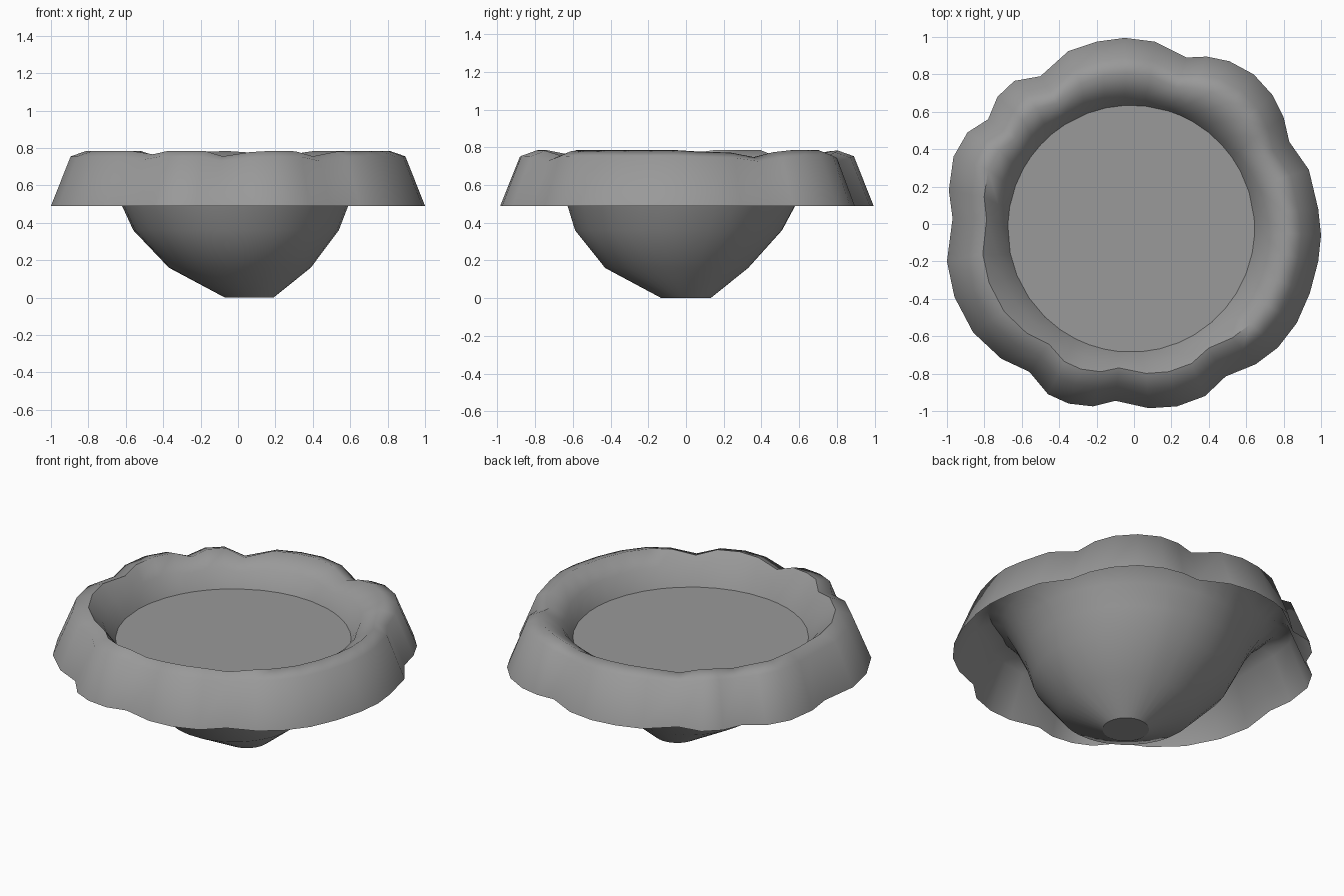
import bpy
import bmesh
import math

default_cube = bpy.data.objects.get("Cube")
if default_cube:
    bpy.data.objects.remove(default_cube, do_unlink=True)

# One plain stone colour
stone = bpy.data.materials.new("stone_grey")
stone.use_nodes = True
colour = (0.32, 0.32, 0.32, 1)
stone.diffuse_color = colour
stone.node_tree.nodes["Principled BSDF"].inputs["Base Color"].default_value = colour

# Lumpy ground outline of the skirt, counter-clockwise
OUTLINE = [
    (1, -.06), (.985, .08), (.935, .29), (.83, .44), (.8, .57), (.74, .69),
    (.64, .8), (.51, .87), (.39, .895), (.28, .89), (.11, .975), (-.05, .995),
    (-.2, .975), (-.35, .925), (-.5, .79), (-.64, .765), (-.73, .68), (-.78, .56),
    (-.89, .49), (-.965, .36), (-.99, .18), (-.97, .03), (-1, -.2), (-.96, -.39),
    (-.86, -.58), (-.71, -.72), (-.56, -.79), (-.46, -.91), (-.35, -.96),
    (-.22, -.975), (-.1, -.945), (.08, -.985), (.23, -.975), (.38, -.92),
    (.49, -.815), (.65, -.75), (.77, -.66), (.87, -.53), (.94, -.37), (.985, -.2),
]


def add_ring(bm, radius, height, centre=(0, 0), lump=0, dip=0):
    """Ring of vertices; lump follows the outline, dip lowers it at the notches."""
    ring = []
    for x, y in OUTLINE:
        angle = math.atan2(y, x)
        bulge = math.hypot(x, y) - 1
        r = radius * (1 + lump * bulge)
        z = height + dip * min(bulge, 0)
        ring.append(bm.verts.new((centre[0] + r * math.cos(angle),
                                  centre[1] + r * math.sin(angle), z)))
    return ring


def bridge(bm, lower, upper):
    for i in range(len(lower)):
        j = (i + 1) % len(lower)
        bm.faces.new((lower[i], lower[j], upper[j], upper[i]))


def finish(bm, name):
    mesh = bpy.data.meshes.new(name)
    bm.to_mesh(mesh)
    bm.free()
    mesh.materials.append(stone)
    part = bpy.data.objects.new(name, mesh)
    bpy.context.collection.objects.link(part)
    bpy.ops.object.select_all(action="DESELECT")
    part.select_set(True)
    bpy.context.view_layer.objects.active = part
    bpy.ops.object.shade_smooth_by_angle(angle=math.radians(60))


# Shell: outer skirt, rounded rim, inner slope and the bowl hanging below
bowl_centre = (-0.015, -0.025)
shell = bmesh.new()
rings = [
    add_ring(shell, 1.0, 0.49, lump=1),
    add_ring(shell, 0.895, 0.755, lump=1, dip=0.5),
    add_ring(shell, 0.81, 0.785, lump=0.9, dip=0.6),
    add_ring(shell, 0.72, 0.71, bowl_centre, lump=0.5, dip=0.3),
    add_ring(shell, 0.66, 0.605, bowl_centre),
    add_ring(shell, 0.605, 0.49, bowl_centre),
    add_ring(shell, 0.55, 0.36, (-0.01, -0.04)),
    add_ring(shell, 0.38, 0.16, (0.01, -0.05)),
    add_ring(shell, 0.13, 0, (0.06, 0)),
]
for lower, upper in zip(rings, rings[1:]):
    bridge(shell, lower, upper)
shell.faces.new(list(reversed(rings[-1])))
finish(shell, "crater_shell")

# Flat floor closing the opening
floor = bmesh.new()
floor.faces.new(add_ring(floor, 0.66, 0.605, bowl_centre))
finish(floor, "crater_floor")
